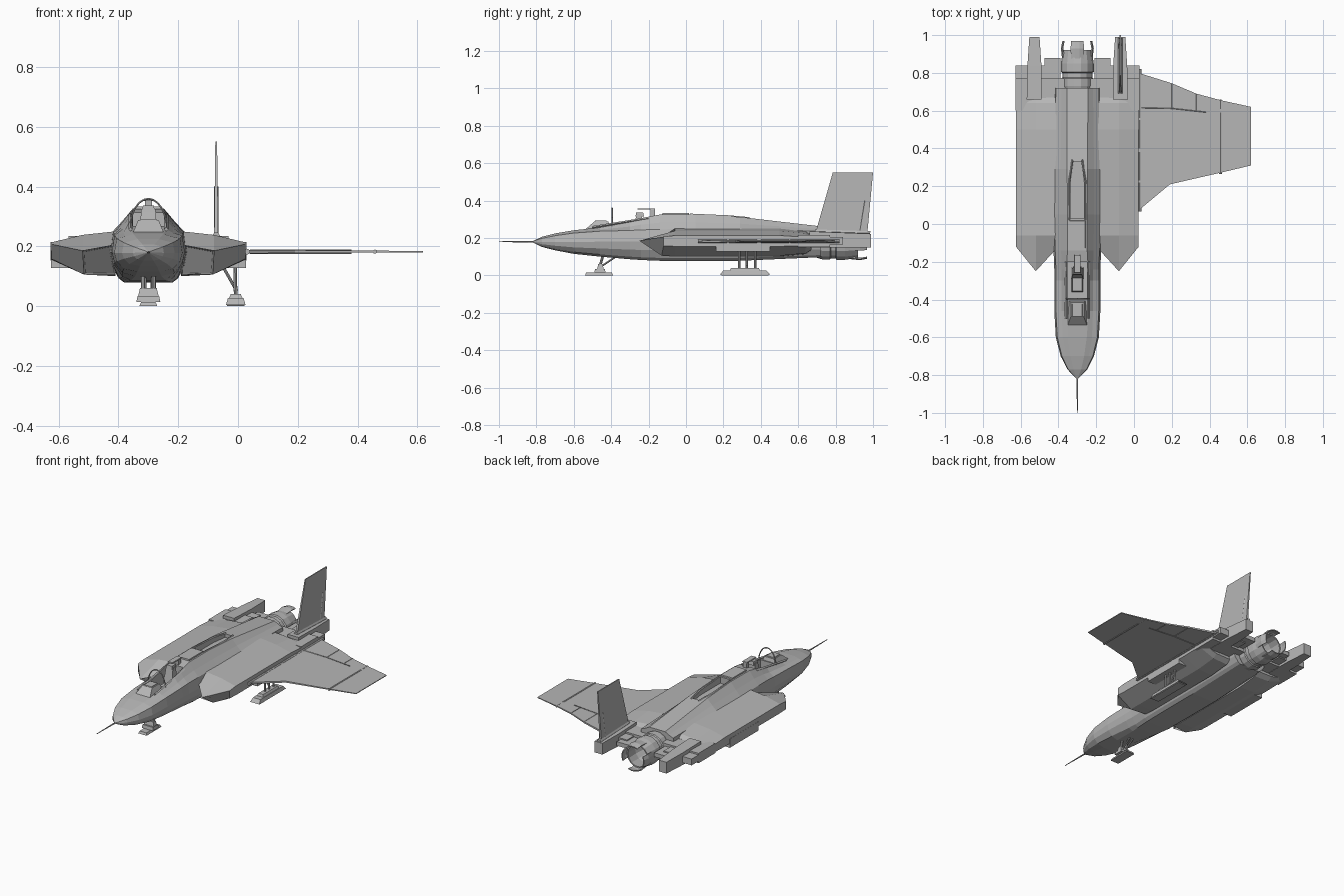
import bpy, bmesh, math
from mathutils import Vector

if "Cube" in bpy.data.objects:
    bpy.data.objects.remove(bpy.data.objects["Cube"])

CX = -0.30  # fuselage centre line


def material(name, v):
    m = bpy.data.materials.new(name)
    m.diffuse_color = (v, v, v, 1)
    m.use_nodes = True
    m.node_tree.nodes["Principled BSDF"].inputs["Base Color"].default_value = m.diffuse_color
    return m


GREY = material("hull grey", 0.47)


def mesh(name, verts, faces):
    me = bpy.data.meshes.new(name)
    me.from_pydata([tuple(v) for v in verts], [], faces)
    bm = bmesh.new()
    bm.from_mesh(me)
    bmesh.ops.recalc_face_normals(bm, faces=bm.faces)
    bm.to_mesh(me)
    bm.free()
    me.materials.append(GREY)
    ob = bpy.data.objects.new(name, me)
    bpy.context.collection.objects.link(ob)
    return ob


def loft(name, rings, caps=True):
    n = len(rings[0])
    faces = [(k * n + i, k * n + (i + 1) % n, (k + 1) * n + (i + 1) % n, (k + 1) * n + i)
             for k in range(len(rings) - 1) for i in range(n)]
    if caps:
        faces += [tuple(range(n)), tuple(range((len(rings) - 1) * n, len(rings) * n))]
    return mesh(name, [p for r in rings for p in r], faces)


def box(name, x0, x1, y0, y1, z0, z1, inset=0.0, top_y=None):
    a, b = top_y or (y0 + inset, y1 - inset)
    lo = [(x0, y0, z0), (x1, y0, z0), (x1, y1, z0), (x0, y1, z0)]
    hi = [(x0 + inset, a, z1), (x1 - inset, a, z1), (x1 - inset, b, z1), (x0 + inset, b, z1)]
    return loft(name, [lo, hi])


def rod(name, a, b, r0, r1=None, n=8):
    a, b = Vector(a), Vector(b)
    q = (b - a).to_track_quat('Z', 'Y')
    ring = lambda c, r: [c + q @ Vector((r * math.cos(t), r * math.sin(t), 0))
                         for t in (2 * math.pi * i / n for i in range(n))]
    return loft(name, [ring(a, r0), ring(b, r0 if r1 is None else r1)])


def cut(ob, cutter):
    m = ob.modifiers.new("cut", 'BOOLEAN')
    m.object, m.operation, m.solver = cutter, 'DIFFERENCE', 'EXACT'
    bpy.context.view_layer.objects.active = ob
    bpy.ops.object.modifier_apply(modifier=m.name)
    bpy.data.objects.remove(cutter)


# Fuselage: y, half width, top z, top half width, shoulder z, middle z, bottom z, bottom width ratio
stations = [
    (-0.82, .004, .183, .002, .182, .180, .177, .5),
    (-0.77, .052, .206, .020, .198, .178, .152, .4),
    (-0.70, .088, .224, .036, .212, .178, .134, .4),
    (-0.60, .114, .241, .050, .226, .178, .115, .4),
    (-0.46, .122, .256, .060, .236, .180, .100, .45),
    (-0.30, .122, .286, .062, .240, .180, .086, .6),
    (-0.24, .122, .306, .058, .243, .180, .082, .7),
    (-0.14, .126, .325, .052, .246, .180, .078, .77),
    (0.05, .130, .326, .052, .248, .180, .078, .77),
    (0.29, .130, .312, .054, .247, .180, .078, .77),
    (0.72, .122, .262, .056, .236, .172, .097, .75)]
rings = []
for y, w, t, a, s, m, b, k in stations:
    half = [(a, t), (w * .68, s * .55 + t * .45), (w * .93, s), (w, m),
            (w * .93, m * .55 + b * .45), (max(w * k, w * .72), m * .15 + b * .85), (w * k * .8, b)]
    rings.append([(CX + x, y, z) for x, z in half] + [(CX - x, y, z) for x, z in reversed(half)])
body = loft("fuselage", rings)
cut(body, box("pit_cutter", CX - .052, CX + .052, -.40, -.20, .19, .45))
dorsal = [[(CX - a, y, z) for a, y in ((.036, .03), (-.036, .03), (-.036, .23), (-.022, .33),
                                       (.022, .33), (.036, .23))] for z in (.285, .40)]
cut(body, loft("dorsal_cutter", dorsal))

# Raised rim ahead of and beside the dorsal opening
box("dorsal_plate", CX - .045, CX + .045, -.13, .02, .31, .333, .004)
for s in (-1, 1):
    rod("dorsal_rim", (CX + s * .042, .02, .324), (CX + s * .042, .23, .315), .006, n=4)
    rod("dorsal_rim_rear", (CX + s * .042, .23, .315), (CX + s * .026, .34, .305), .006, n=4)

# Cockpit: windscreen housing, sills, hoop, seat
box("windscreen", CX - .056, CX + .056, -.55, -.40, .235, .288, .022, (-.49, -.415))
box("instrument_panel", CX - .030, CX + .030, -.49, -.42, .28, .292, .004)
box("seat_base", CX - .030, CX + .030, -.36, -.23, .19, .225, .004)
box("seat_back", CX - .032, CX + .032, -.29, -.23, .20, .325, .008, (-.265, -.235))
box("headrest", CX - .022, CX + .022, -.27, -.225, .315, .337, .004)
box("canopy_latch", CX - .018, CX + .018, -.26, -.165, .351, .357, .002)
box("latch_post", CX - .012, CX + .012, -.19, -.165, .30, .355)
for s in (-1, 1):
    rod("cockpit_sill", (CX + s * .060, -.50, .257), (CX + s * .060, -.20, .305), .007, n=4)
arc = [(CX + .062 * math.cos(t), -.395, .255 + .104 * math.sin(t))
       for t in (math.pi * i / 12 for i in range(13))]
for p, q in zip(arc, arc[1:]):
    rod("canopy_hoop", p, q, .0035, n=6)

# Nose probe
rod("nose_probe", (CX, -1.0, .18), (CX, -.80, .18), .002, .005)

for s in (-1, 1):
    X = lambda d: CX + s * d
    # Side pod with raked arrow front and intake recess
    front = [(.11, -.13, .205), (.22, -.25, .185), (.325, -.12, .207),
             (.325, -.12, .158), (.215, -.13, .105), (.11, -.12, .105)]
    sect = [(.11, .250), (.22, .238), (.325, .213), (.325, .155), (.215, .105), (.11, .100)]
    rs = [front, [(d, -.06, z) for d, z in sect], [(d, .50, z) for d, z in sect],
          [(d, .64, z * .8 + .034) for d, z in sect], [(d, .67, z * .55 + .08) for d, z in sect]]
    verts = [(X(d), y, z) for r in rs for d, y, z in r]
    faces = [(k * 6 + i, k * 6 + (i + 1) % 6, k * 6 + 6 + (i + 1) % 6, k * 6 + 6 + i)
             for k in range(4) for i in range(6)]
    faces += [(0, 1, 4, 5), (1, 2, 3, 4), tuple(range(24, 30))]
    pod = mesh("side_pod", verts, faces)
    bm = bmesh.new()
    bm.from_mesh(pod.data)
    bm.faces.ensure_lookup_table()
    intake = bm.faces[24]
    bmesh.ops.inset_individual(bm, faces=[intake], thickness=.008)
    for v in intake.verts:
        v.co.y += .12
    bm.to_mesh(pod.data)
    bm.free()

    def sbox(name, d0, d1, *r):
        box(name, min(X(d0), X(d1)), max(X(d0), X(d1)), *r)

    # Gear sponson, rear deck, flaps and tail boom
    sbox("sponson", .22, .326, .16, .45, .128, .185)
    sbox("rear_deck", .0, .328, .60, .77, .152, .215)
    sbox("outer_flap", .262, .328, .77, .84, .165, .205)
    sbox("mid_flap", .13, .20, .77, .84, .165, .205)
    sbox("inner_flap", .09, .175, .76, .88, .172, .198)
    loft("tail_boom", [[(X(d), y, z) for d, z in ((a, .150), (b, .150), (b, t), (a, t))]
                       for y, a, b, t in ((.66, .190, .268, .235), (.84, .190, .264, .228),
                                          (.99, .200, .254, .222))])

# Engine nozzle, hollow at the back
NZ = .168
ring = lambda y, r: [(CX + r * math.cos(t), y, NZ + r * math.sin(t))
                     for t in (2 * math.pi * i / 14 for i in range(14))]
loft("nozzle", [ring(y, r) for y, r in ((.68, .070), (.73, .085), (.77, .085), (.775, .079),
                                        (.80, .079), (.805, .087), (.85, .087), (.92, .076),
                                        (.92, .068), (.84, .074), (.78, .060))])
for k in range(4):
    mid = k * math.pi / 2
    rs = []
    for t in (mid - .42, mid - .14, mid + .14, mid + .42):
        rs.append([(CX + r * math.cos(t), y, NZ + r * math.sin(t))
                   for y, r in ((.87, .081), (.93, .088), (.968, .080), (.968, .074), (.93, .081), (.87, .074))])
    loft("nozzle_petal", rs)

# Tail fin, one side only
fin = [(.69, .22), (.785, .55), (1.0, .55), (.968, .21)]
loft("tail_fin", [[(-.073 + s * (.007 if z < .3 else .003), y, z) for y, z in fin] for s in (-1, 1)])
rod("rudder_hinge", (-.073, .93, .24), (-.073, .955, .40), .008, n=6)
rod("fin_root", (-.073, .69, .235), (-.073, .985, .225), .013, n=6)

# Single wing with tip fold, control surface lines and hinges
plan = [(.0, .06), (.04, .085), (.19, .21), (.46, .272), (.62, .31), (.62, .62), (.46, .655),
        (.33, .69), (.20, .745), (.04, .795), (.0, .80)]
loft("wing", [[(x, y, .182 + s * (.006 - .006 * x)) for x, y in plan] for s in (-1, 1)])
for s in (-1, 1):
    z = .182 + s * .0055
    rod("flap_line", (.04, .615, z), (.20, .612, z), .002, n=4)
    rod("flap_line", (.20, .612, z), (.38, .592, z), .002, n=4)
    rod("flap_gap", (.20, .612, z), (.20, .745, z), .0015, n=4)
    rod("flap_gap", (.33, .60, z), (.33, .69, z), .0015, n=4)
for y0, y1 in ((.065, .22), (.23, .38), (.40, .55), (.56, .82)):
    rod("wing_root_hinge", (.030, y0, .182), (.030, y1, .182), .010)
rod("wing_fold_hinge", (.458, .265, .182), (.458, .59, .182), .007)
rod("wing_fold_hinge_rear", (.458, .61, .182), (.458, .66, .182), .005)

# Nose ski
box("nose_ski", CX - .030, CX + .030, -.54, -.39, 0, .014, .006)
box("nose_ski_block", CX - .040, CX + .040, -.49, -.43, .014, .034, .004)
box("nose_ski_yoke", CX - .034, CX + .034, -.475, -.44, .034, .060, .006)
for s in (-1, 1):
    rod("nose_strut", (CX + s * .018, -.46, .05), (CX + s * .018, -.44, .12), .007)
    rod("nose_brace", (CX + s * .012, -.45, .05), (CX + s * .012, -.36, .11), .005)

# Main ski under the wing root
box("main_ski", -.040, .025, .225, .405, .004, .04, .016)
box("main_ski_plate", -.040, .025, .18, .45, .004, .026, .006, (.20, .43))
box("main_ski_sole", -.036, .021, .19, .44, 0, .005)
for y in (.285, .325, .370):
    rod("main_strut", (-.008, y, .035), (-.010, y, .16), .006)
rod("main_brace", (-.004, .325, .05), (-.055, .325, .14), .005)
